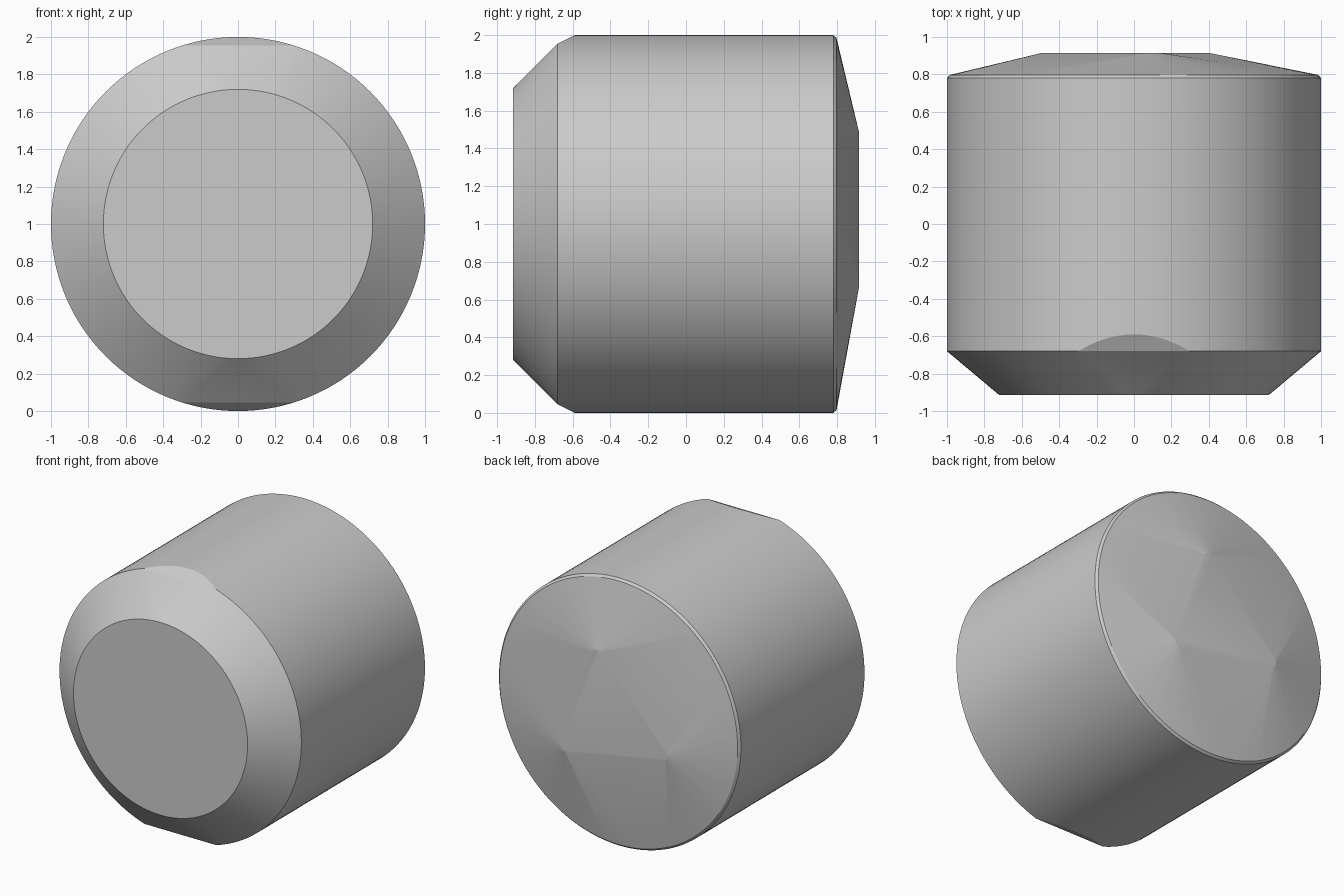
import bpy, bmesh
from math import sin, cos, pi, radians

if "Cube" in bpy.data.objects:
    bpy.data.objects.remove(bpy.data.objects["Cube"], do_unlink=True)

SEGMENTS = 128
FLAT = 0.955          # half height of the trimmed front edge
EDGE_Y = -0.68        # where the front chamfer meets the barrel
TRIM_LENGTH = 0.09    # how far the trims run back along the barrel


def circle(radius, cx=0, cz=0, count=SEGMENTS):
    return [(cx + radius * cos(2 * pi * i / count), cz + radius * sin(2 * pi * i / count))
            for i in range(count)]


points = []
# Front disc and the rear rim with its small bevel
for radius, y in [(0.72, -0.915), (1.0, 0.78), (0.985, 0.797)]:
    points += [(x, y, z) for x, z in circle(radius)]

# Front edge of the barrel, trimmed flat at top and bottom
for x, z in circle(1.0):
    excess = max(0, abs(z) - FLAT) / (1 - FLAT)
    points.append((x, EDGE_Y + TRIM_LENGTH * excess, z))
chord = (1 - FLAT ** 2) ** 0.5
points += [(sx * chord, EDGE_Y, sz * FLAT) for sx in (-1, 1) for sz in (-1, 1)]

# Raised triangular plateau with rounded corners on the back
for cx, cz in [(0.10, 0.45), (0.36, -0.30), (-0.45, -0.15)]:
    points += [(x, 0.915, z) for x, z in circle(0.04, cx, cz, 32)]

# The solid is the convex skin over these sections
bm = bmesh.new()
for x, y, z in points:
    bm.verts.new((x, y, z + 1))
hull = bmesh.ops.convex_hull(bm, input=bm.verts[:])
spare = {g for g in hull["geom_interior"] + hull["geom_unused"]
         if isinstance(g, bmesh.types.BMVert)}
bmesh.ops.delete(bm, geom=list(spare), context="VERTS")
bmesh.ops.dissolve_limit(bm, angle_limit=radians(0.1), verts=bm.verts[:], edges=bm.edges[:])
bmesh.ops.recalc_face_normals(bm, faces=bm.faces[:])
mesh = bpy.data.meshes.new("barrel_body")
bm.to_mesh(mesh)
bm.free()
body = bpy.data.objects.new("barrel_body", mesh)
bpy.context.collection.objects.link(body)

# Plain grey finish
grey = bpy.data.materials.new("plain_grey")
grey.use_nodes = True
colour = (0.6, 0.6, 0.6, 1)
grey.diffuse_color = colour
grey.node_tree.nodes["Principled BSDF"].inputs["Base Color"].default_value = colour
mesh.materials.append(grey)

bpy.ops.object.select_all(action="DESELECT")
body.select_set(True)
bpy.context.view_layer.objects.active = body
bpy.ops.object.shade_smooth_by_angle(angle=radians(10))
